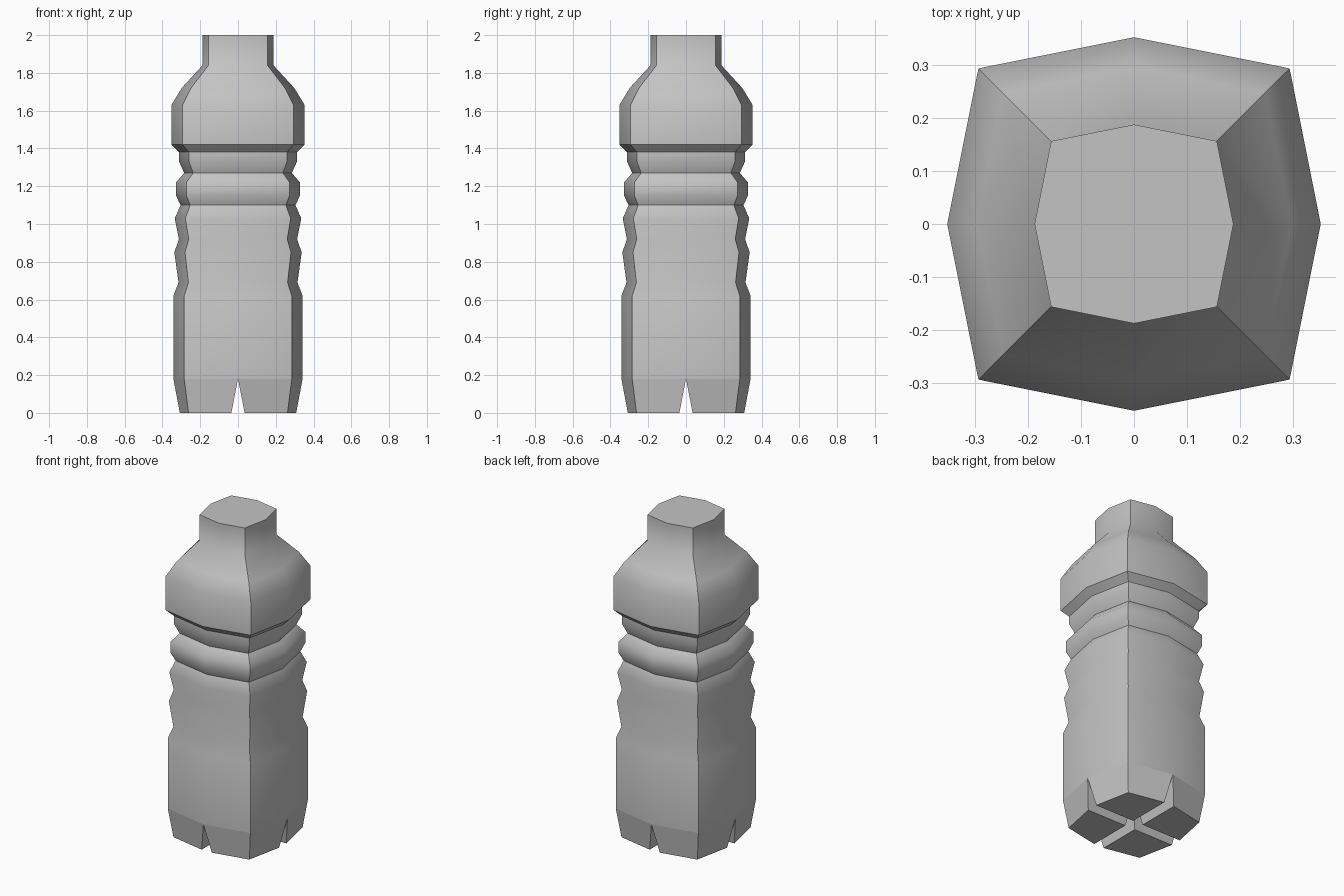
import bpy
import bmesh
import math

cube = bpy.data.objects.get("Cube")
if cube:
    bpy.data.objects.remove(cube, do_unlink=True)

# One plain grey for the whole bottle
grey = bpy.data.materials.new("plain grey")
grey.use_nodes = True
colour = (0.55, 0.55, 0.55, 1)
grey.diffuse_color = colour
grey.node_tree.nodes["Principled BSDF"].inputs["Base Color"].default_value = colour

CORNER = 0.833    # corner offset relative to the side's middle radius
FOOT_TOP = 0.18

# Bottle outline: (radius at the middle of a side, height)
profile = [(0.342, FOOT_TOP), (0.342, 0.62), (0.315, 0.69), (0.337, 0.85),
           (0.313, 0.92), (0.335, 1.03), (0.333, 1.1), (0.302, 1.1),
           (0.328, 1.15), (0.328, 1.22), (0.285, 1.27), (0.312, 1.33),
           (0.312, 1.38), (0.353, 1.42), (0.353, 1.63), (0.298, 1.72),
           (0.188, 1.84), (0.188, 2.0)]
# The rib steps inwards gradually at its lower edge
profile[6:8] = [(0.304, 1.1)]


def ring_points(r, z):
    """Bulged square: alternating side middles and corners."""
    points = []
    for i in range(8):
        reach = r if i % 2 == 0 else r * CORNER * math.sqrt(2)
        a = i * math.pi / 4
        points.append((reach * math.cos(a), reach * math.sin(a), z))
    return points


bm = bmesh.new()

# Body, shoulder and neck as one loft
rings = [[bm.verts.new(p) for p in ring_points(r, z)] for r, z in profile]
for low, high in zip(rings, rings[1:]):
    for i in range(8):
        j = (i + 1) % 8
        bm.faces.new((low[i], low[j], high[j], high[i]))
top = bm.faces.new(rings[-1])

# Four feet, parted by two crossing V-shaped grooves
base = rings[0]
centre = bm.verts.new((0, 0, FOOT_TOP))
gap, reach, corner = 0.035, 0.308, 0.262
flat = [top]
for q in range(4):
    c, s = round(math.cos(q * math.pi / 2)), round(math.sin(q * math.pi / 2))
    outline = [(gap, gap), (reach, gap), (corner, corner), (gap, reach)]
    bottom = [bm.verts.new((x * c - y * s, x * s + y * c, 0)) for x, y in outline]
    upper = [centre] + [base[(2 * q + k) % 8] for k in range(3)]
    for i in range(4):
        j = (i + 1) % 4
        flat.append(bm.faces.new((bottom[i], bottom[j], upper[j], upper[i])))
    flat.append(bm.faces.new(bottom[::-1]))
flat_ids = [0] * len(flat)
bm.faces.index_update()
flat_ids = [f.index for f in flat]

mesh = bpy.data.meshes.new("bottle")
bm.to_mesh(mesh)
bm.free()
mesh.materials.append(grey)
bottle = bpy.data.objects.new("bottle", mesh)
bpy.context.collection.objects.link(bottle)

# Soft ribs and side bulges, crisp corners and feet
bpy.ops.object.select_all(action="DESELECT")
bottle.select_set(True)
bpy.context.view_layer.objects.active = bottle
bpy.ops.object.shade_smooth_by_angle(angle=math.radians(42))
for i in flat_ids:
    mesh.polygons[i].use_smooth = False
